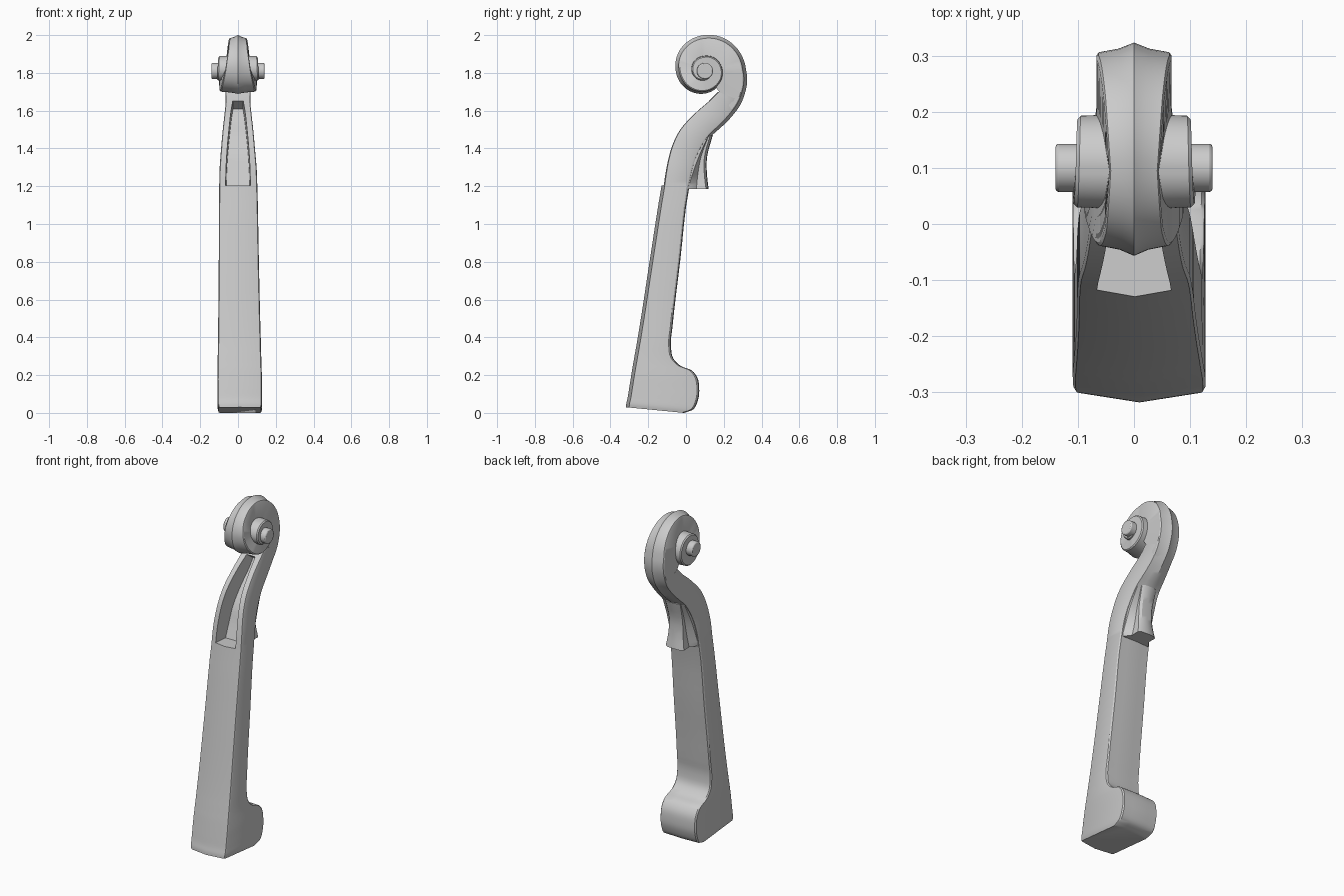
import bpy, bmesh, math
from mathutils import Vector

if "Cube" in bpy.data.objects:
    bpy.data.objects.remove(bpy.data.objects["Cube"])

def smooth(ob, angle=32):
    bpy.ops.object.select_all(action='DESELECT')
    ob.select_set(True)
    bpy.context.view_layer.objects.active = ob
    bpy.ops.object.shade_smooth_by_angle(angle=math.radians(angle))

def loft(name, halves):
    """Skin half sections (first and last point on x=0), mirrored in x."""
    bm = bmesh.new()
    rings = []
    for h in halves:
        pts = list(h) + [(-x, y, z) for x, y, z in reversed(h[1:-1])]
        rings.append([bm.verts.new(p) for p in pts])
    n = len(rings[0])
    for a, b in zip(rings, rings[1:]):
        for i in range(n):
            bm.faces.new((a[i], a[(i + 1) % n], b[(i + 1) % n], b[i]))
    bm.faces.new(rings[0])
    bm.faces.new(rings[-1])
    bmesh.ops.recalc_face_normals(bm, faces=bm.faces)
    me = bpy.data.meshes.new(name)
    bm.to_mesh(me)
    bm.free()
    ob = bpy.data.objects.new(name, me)
    bpy.context.collection.objects.link(ob)
    return ob

def spline(rows, steps=4):
    """Smooth interpolation of rows, spaced by chord length."""
    R = [Vector(r) for r in rows]
    t = [0.0]
    for a, b in zip(R, R[1:]):
        t.append(t[-1] + (b - a).length)
    n = len(R)
    m = []
    for i in range(n):
        if 0 < i < n - 1:
            h0, h1 = t[i] - t[i-1], t[i+1] - t[i]
            m.append(((R[i] - R[i-1]) / h0 * h1 + (R[i+1] - R[i]) / h1 * h0) / (h0 + h1))
        else:
            j = min(i, n - 2)
            m.append((R[j+1] - R[j]) / (t[j+1] - t[j]))
    out = []
    for i in range(n - 1):
        h = t[i+1] - t[i]
        for k in range(steps):
            s = k / steps
            out.append(R[i] * (2*s**3 - 3*s*s + 1) + m[i] * h * (s**3 - 2*s*s + s)
                       + R[i+1] * (3*s*s - 2*s**3) + m[i+1] * h * (s**3 - s*s))
    return out + [R[-1]]

def section(fy, fz, by, bz, w, ef, eb):
    """Half section: ridged front, flat side, ridged back."""
    f, b = Vector((0, fy, fz)), Vector((0, by, bz))
    d = (b - f).normalized()
    x = Vector((w, 0, 0))
    p, q = f + d * ef, b - d * eb
    return [tuple(v) for v in (f, p + x * .96, p + x + d * .008, q + x - d * .008,
                               q + x * .95, b - d * eb * .55 + x * .45, b)]

# neck and peg box: front y, front z, back y, back z, half width
rows = [(-.318, .03, -.01, .0, .112), (-.316, .05, .04, .02, .117), (-.309, .08, .064, .07, .118),
        (-.301, .13, .07, .13, .118), (-.293, .18, .061, .185, .118), (-.285, .23, .03, .225, .117),
        (-.278, .27, -.03, .25, .116), (-.271, .31, -.068, .29, .115), (-.262, .36, -.08, .36, .114),
        (-.247, .45, -.072, .45, .112), (-.19, .82, -.03, .81, .106), (-.13, 1.2, .015, 1.18, .101),
        (-.112, 1.3, .035, 1.27, .098), (-.085, 1.4, .065, 1.355, .09), (-.035, 1.5, .125, 1.455, .081),
        (.05, 1.59, .2, 1.525, .071), (.125, 1.655, .255, 1.585, .065), (.17, 1.70, .295, 1.65, .066)]
halves = []
for r in spline(rows):
    k = min(1, max(0, (r[1] - 1.2) / .4))
    halves.append(section(*r, .014 * (1 - k) + .003, .004 + .014 * k))
neck = loft("neck_and_peg_box", halves)
for v in neck.data.vertices:                     # slight lean of the lower neck
    v.co.x += .01 * max(0, 1 - v.co.z / 1.4)

# hollow of the peg box
hollow = [(-.20, 1.205, -.03, 1.2, .07), (-.18, 1.3, .0, 1.285, .067), (-.15, 1.4, .028, 1.37, .061),
          (-.10, 1.51, .085, 1.465, .051), (-.02, 1.62, .15, 1.55, .04), (.05, 1.70, .18, 1.61, .03)]
cutter = loft("hollow_cutter", [[(0, r[0], r[1]), (r[4], r[0], r[1]), (r[4] * .88, r[2], r[3]), (0, r[2], r[3])]
                                for r in spline(hollow)])
cutter.hide_render = True
mod = neck.modifiers.new("hollow", 'BOOLEAN')
mod.operation, mod.solver, mod.object = 'DIFFERENCE', 'EXACT', cutter
smooth(neck)
bpy.ops.object.modifier_apply(modifier=mod.name)
bpy.data.objects.remove(cutter)
smooth(neck)

# flared chin behind the nut: z, inner y, outer y, side half width, outer half width
chin = [(1.185, -.01, .12, .094, .06), (1.25, .01, .112, .09, .05),
        (1.35, .045, .111, .084, .045), (1.47, .10, .142, .074, .05)]
smooth(loft("peg_box_chin", [[(0, a, z), (w, a, z), (w * .97, a + .02, z), (v * .98, a + (b - a) * .5, z),
                              (v, b - .014, z), (v * .7, b - .003, z), (0, b, z)]
                             for z, a, b, w, v in spline(chin)]))

# spiral scroll: angle, outer radius, half width
CY, CZ = .095, 1.815
keys = [(-55, .28, .065), (-30, .25, .067), (0, .223, .067), (45, .205, .054), (90, .185, .044),
        (135, .168, .052), (180, .15, .068), (225, .137, .087), (270, .125, .098), (360, .102, .101),
        (450, .078, .104), (540, .07, .108), (630, .06, .111), (720, .046, .115)]

def at(angle):
    for (a0, r0, w0), (a1, r1, w1) in zip(keys, keys[1:]):
        if angle <= a1:
            s = (angle - a0) / (a1 - a0)
            return r0 + (r1 - r0) * s, w0 + (w1 - w0) * s
    return keys[-1][1:]

halves = []
for i in range(-11, 145):
    a = i * 5
    r, w = at(a)
    inner = at(a + 360)[0] - .02 if a < 350 else .012
    c, s = math.cos(math.radians(a)), math.sin(math.radians(a))
    e = .018 if a < 200 else max(.005, .018 - (a - 200) * .0001)
    halves.append([(x, CY + c * q, CZ + s * q) for x, q in
                   ((0, inner), (w, inner), (w, r - e - .006), (w * .94, r - e), (w * .4, r - e * .62), (0, r))])
smooth(loft("scroll", halves))

# eye of the scroll, through both sides
bpy.ops.mesh.primitive_cylinder_add(vertices=32, radius=.043, depth=.28, location=(0, .1, 1.81),
                                    rotation=(0, math.pi / 2, 0))
eye = bpy.context.object
eye.name = "scroll_eye"
bev = eye.modifiers.new("soft_rim", 'BEVEL')
bev.width, bev.segments = .006, 2
smooth(eye)
